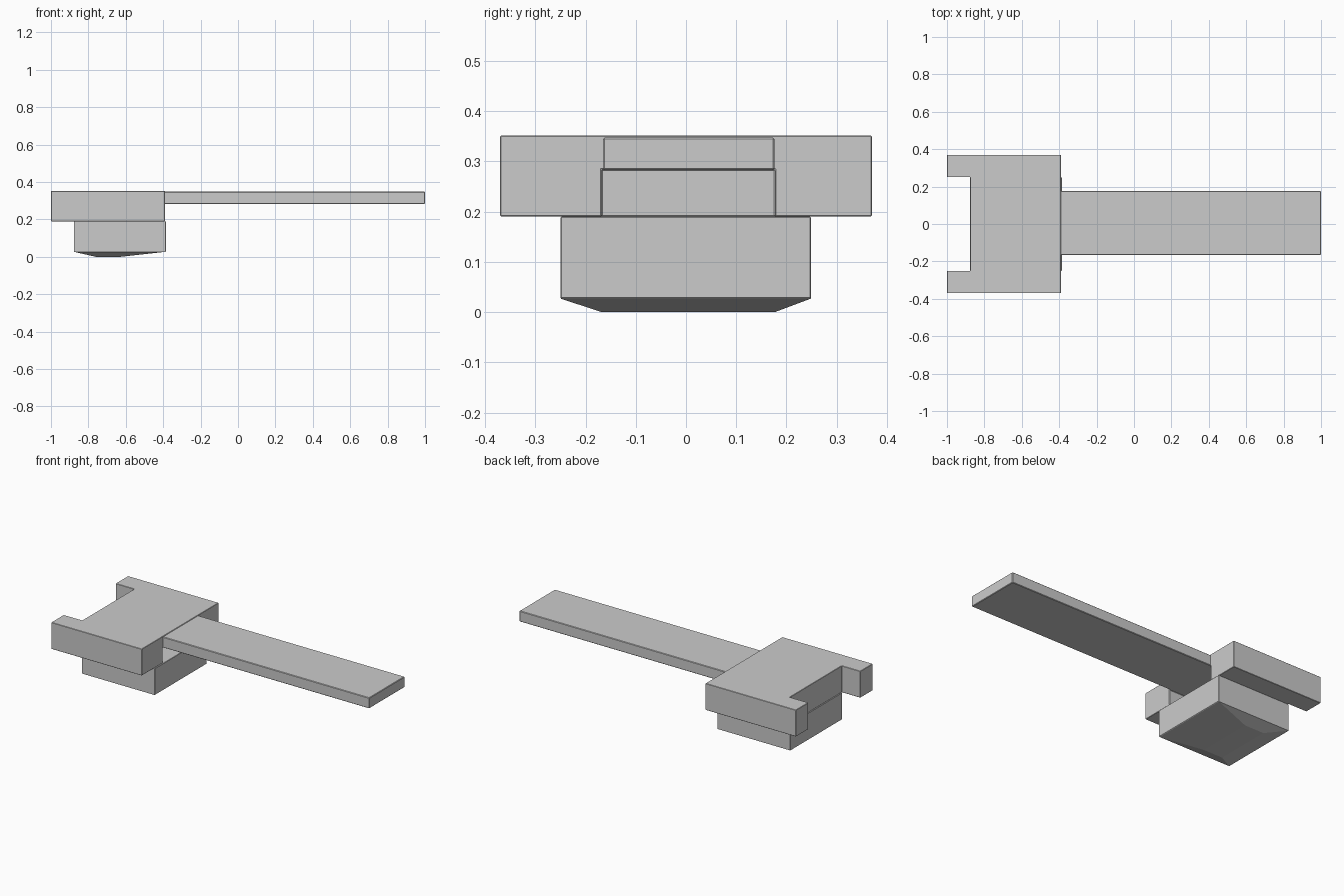
import bpy, bmesh

if "Cube" in bpy.data.objects:
    bpy.data.objects.remove(bpy.data.objects["Cube"])


def loft(name, rings, bevel=0.003):
    """Closed solid from stacked rings, each ring = (outline, z)."""
    bm = bmesh.new()
    loops = [[bm.verts.new((x, y, z)) for x, y in pts] for pts, z in rings]
    for a, b in zip(loops, loops[1:]):
        n = len(a)
        for i in range(n):
            j = (i + 1) % n
            bm.faces.new((a[i], a[j], b[j], b[i]))
    bm.faces.new(loops[0][::-1])
    bm.faces.new(loops[-1])
    bmesh.ops.recalc_face_normals(bm, faces=bm.faces)
    me = bpy.data.meshes.new(name)
    bm.to_mesh(me)
    bm.free()
    ob = bpy.data.objects.new(name, me)
    bpy.context.collection.objects.link(ob)
    if bevel:
        mod = ob.modifiers.new("edge_bevel", 'BEVEL')
        mod.width = bevel
        mod.segments = 1
    return ob


def rect(x0, x1, y0, y1):
    return [(x0, y0), (x1, y0), (x1, y1), (x0, y1)]


# Upper body: block with a notch in its left end
outline = [(-1, -0.37), (-0.39, -0.37), (-0.39, 0.37), (-1, 0.37),
           (-1, 0.25), (-0.875, 0.25), (-0.875, -0.25), (-1, -0.25)]
body = loft("upper_body", [(outline, 0.19), (outline, 0.352)], bevel=0)

# Slot under the arm, opening to the right
slot = rect(-0.63, -0.3, -0.168, 0.177)
cutter = loft("slot_cutter", [(slot, 0.1), (slot, 0.284)], bevel=0)
cutter.hide_render = True
cutter.hide_viewport = True
cut = body.modifiers.new("slot", 'BOOLEAN')
cut.operation = 'DIFFERENCE'
cut.solver = 'EXACT'
cut.object = cutter
edge = body.modifiers.new("edge_bevel", 'BEVEL')
edge.width = 0.002
edge.segments = 1

# Lower block with a shallow tapered underside
block = rect(-0.878, -0.385, -0.25, 0.249)
pad = rect(-0.76, -0.63, -0.168, 0.177)
loft("lower_block", [(pad, 0.0), (block, 0.027), (block, 0.19)], bevel=0.002)

# Long flat arm
arm = rect(-0.42, 1.0, -0.165, 0.176)
loft("arm", [(arm, 0.283), (arm, 0.348)])
